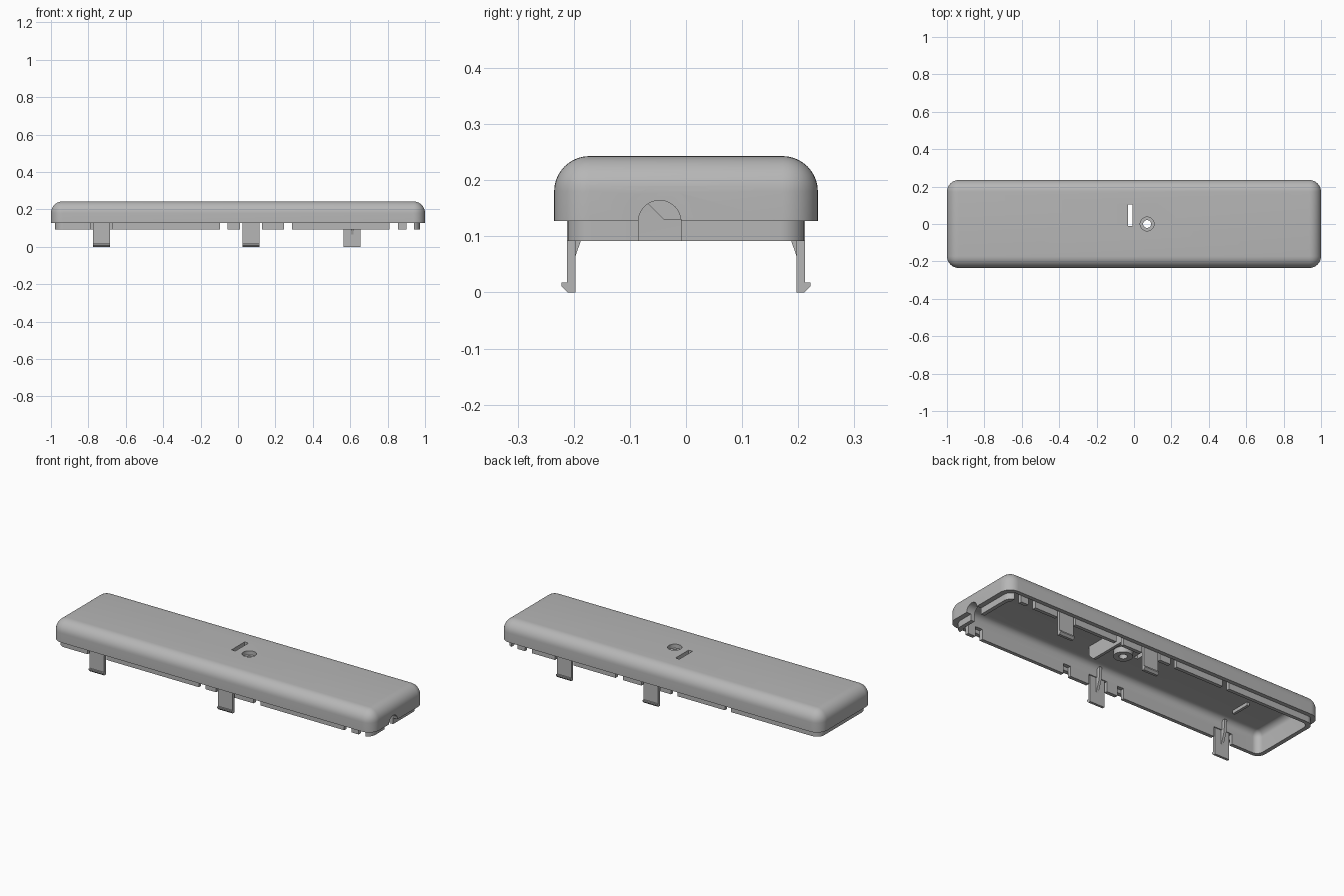
import bpy, bmesh, math

old = bpy.data.objects.get("Cube")
if old:
    bpy.data.objects.remove(old, do_unlink=True)

grey = bpy.data.materials.new("light_grey")
grey.use_nodes = True
colour = (0.47, 0.47, 0.47, 1)
grey.diffuse_color = colour
grey.node_tree.nodes["Principled BSDF"].inputs["Base Color"].default_value = colour


def finish(name, bm):
    bmesh.ops.recalc_face_normals(bm, faces=bm.faces)
    mesh = bpy.data.meshes.new(name)
    bm.to_mesh(mesh)
    bm.free()
    ob = bpy.data.objects.new(name, mesh)
    bpy.context.collection.objects.link(ob)
    mesh.materials.append(grey)
    return ob


def bevel(bm, edges, radius):
    bmesh.ops.bevel(bm, geom=edges, offset=radius, segments=10,
                    profile=0.5, affect='EDGES', clamp_overlap=True)


def box(name, x, y, z, radius=0, round_top=False):
    """Box from three (low, high) ranges, with optional rounded corners and top."""
    bm = bmesh.new()
    bmesh.ops.create_cube(bm, size=1)
    for v in bm.verts:
        for i, (low, high) in enumerate((x, y, z)):
            v.co[i] = low if v.co[i] < 0 else high
    if radius:
        chosen = []
        for e in bm.edges:
            a, b = e.verts
            upright = abs(a.co.z - b.co.z) > 1e-5
            on_top = min(a.co.z, b.co.z) > z[1] - 1e-5
            if upright or (round_top and on_top):
                chosen.append(e)
        bevel(bm, chosen, radius)
    return finish(name, bm)


def cylinder(name, centre, radius, depth, along_x=False):
    bm = bmesh.new()
    bmesh.ops.create_cone(bm, cap_ends=True, segments=48, radius1=radius,
                          radius2=radius, depth=depth)
    for v in bm.verts:
        if along_x:
            v.co = (v.co.z, v.co.y, -v.co.x)
        v.co.x += centre[0]
        v.co.y += centre[1]
        v.co.z += centre[2]
    return finish(name, bm)


def prism(name, profile, x, width, side):
    """Extrude a (y, z) profile across x; side mirrors it in y."""
    bm = bmesh.new()
    verts = [bm.verts.new((x - width / 2, side * y, z)) for y, z in profile]
    face = bm.faces.new(verts)
    new = bmesh.ops.extrude_face_region(bm, geom=[face])["geom"]
    for v in new:
        if isinstance(v, bmesh.types.BMVert):
            v.co.x += width
    return finish(name, bm)


def combine(target, tool, operation):
    mod = target.modifiers.new("bool", 'BOOLEAN')
    mod.operation = operation
    mod.solver = 'EXACT'
    mod.object = tool
    bpy.ops.object.select_all(action='DESELECT')
    bpy.context.view_layer.objects.active = target
    target.select_set(True)
    bpy.ops.object.modifier_apply(modifier=mod.name)
    bpy.data.objects.remove(tool, do_unlink=True)


# Hollow cover with a stepped lip below the rim
cover = box("cover", (-1, 1), (-.235, .235), (.127, .243), .063, True)
combine(cover, box("lip", (-.978, .972), (-.212, .212), (.092, .14), .045), 'UNION')
combine(cover, box("cavity", (-.955, .95), (-.192, .192), (.05, .213), .035, True), 'DIFFERENCE')

# Screw boss, counterbore and hole
HOLE_X = .07
combine(cover, cylinder("boss", (HOLE_X, 0, .203), .048, .04), 'UNION')
combine(cover, cylinder("counterbore", (HOLE_X, 0, .25), .037, .06), 'DIFFERENCE')
combine(cover, cylinder("screw_hole", (HOLE_X, 0, .2), .021, .2), 'DIFFERENCE')

# Narrow window through the top
combine(cover, box("slot", (-.032, -.008), (-.012, .105), (.15, .3)), 'DIFFERENCE')

# Stepped cable opening in the right-hand end
CABLE_Y = -.047
combine(cover, cylinder("cable_recess", (1, CABLE_Y, .126), .063, .055, True), 'DIFFERENCE')
combine(cover, cylinder("cable_hole", (.97, CABLE_Y, .126), .038, .2, True), 'DIFFERENCE')
combine(cover, box("cable_gap", (.9, 1.05), (CABLE_Y - .038, CABLE_Y + .038), (.05, .126)), 'DIFFERENCE')

# Pockets that break the lip on each long side, plus openings round the clips
shared = [(-.095, -.055), (.245, .29), (.81, .855), (.9, .94)]
clips = {-1: (-.73, .07), 1: (.07, .61)}
gaps = {-1: shared, 1: shared + [(-.43, -.39)]}
for side in (-1, 1):
    around = [(x - .058, x + .058) for x in clips[side]]
    for x in gaps[side] + around:
        y = sorted((side * .175, side * .2125))
        combine(cover, box("pocket", x, y, (.05, .148)), 'DIFFERENCE')

# Snap clips with outward hooks and inner gussets
hook = [(.197, 0), (.211, 0), (.222, .011), (.222, .018), (.212, .018),
        (.212, .127), (.216, .155), (.197, .155)]
gusset = [(.198, .062), (.174, .13), (.17, .2), (.198, .2)]
for side, word in ((-1, "front"), (1, "back")):
    for x in clips[side]:
        prism(word + "_clip", hook, x, .09, side)
        prism(word + "_clip_gusset", gusset, x, .014, side)

# Inner ribs
prism("cross_rib", [(-.07, .215), (-.07, .16), (-.04, .13), (.19, .13), (.19, .215)], .22, .016, 1)
box("short_rib", (-.73, -.715), (-.1, .01), (.195, .216))

# Smooth the rounded faces, keep hard edges
bpy.ops.object.select_all(action='DESELECT')
cover.select_set(True)
bpy.context.view_layer.objects.active = cover
bpy.ops.object.shade_smooth_by_angle(angle=math.radians(30))
